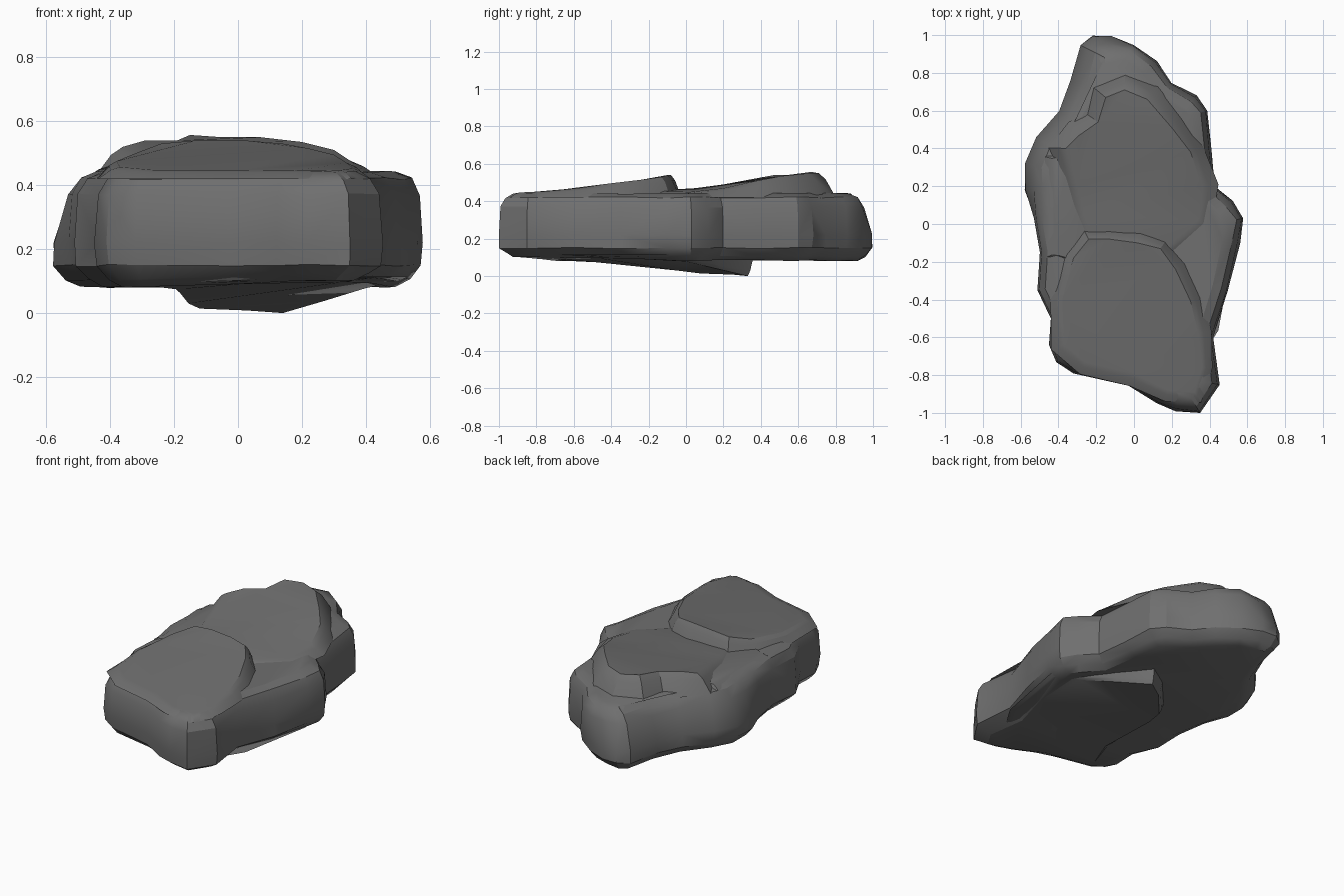
import bpy
import bmesh
import random
from mathutils import Vector

random.seed(4)

cube = bpy.data.objects.get("Cube")
if cube:
    bpy.data.objects.remove(cube, do_unlink=True)

stone = bpy.data.materials.new("dark_grey_stone")
stone.use_nodes = True
colour = (0.16, 0.16, 0.16, 1)
stone.diffuse_color = colour
stone.node_tree.nodes["Principled BSDF"].inputs["Base Color"].default_value = colour


def finish(name, bm, angle=0.5):
    """Turn a bmesh into a shaded stone object."""
    bmesh.ops.recalc_face_normals(bm, faces=bm.faces[:])
    mesh = bpy.data.meshes.new(name)
    bm.to_mesh(mesh)
    bm.free()
    mesh.materials.append(stone)
    obj = bpy.data.objects.new(name, mesh)
    bpy.context.collection.objects.link(obj)
    bpy.ops.object.select_all(action="DESELECT")
    obj.select_set(True)
    bpy.context.view_layer.objects.active = obj
    bpy.ops.object.shade_smooth_by_angle(angle=angle)


def outward(points):
    """Outward direction at each point of a counterclockwise outline."""
    result = []
    for i, p in enumerate(points):
        along = Vector(points[(i + 1) % len(points)][:2]) - Vector(points[i - 1][:2])
        result.append(Vector((along.y, -along.x, 0)).normalized())
    return result


def loft(name, rings):
    """Skin a stack of equal rings and cap both ends."""
    bm = bmesh.new()
    loops = [[bm.verts.new(p) for p in ring] for ring in rings]
    for low, high in zip(loops, loops[1:]):
        for i in range(len(low)):
            bm.faces.new((low[i - 1], low[i], high[i], high[i - 1]))
    bm.faces.new(loops[0])
    bm.faces.new(loops[-1])
    bmesh.ops.triangulate(bm, faces=bm.faces[:])
    finish(name, bm)


def ledge(name, crest, spread, foot):
    """A slab between a 3D crest outline and a wider foot, above or below it."""
    base, shoulder = [], []
    for p, n in zip(crest, outward(crest)):
        p = Vector(p)
        wide = spread * random.uniform(0.85, 1.15)
        base.append(Vector((p.x, p.y, foot)) + n * wide)
        shoulder.append(Vector((p.x, p.y, p.z * 0.75 + foot * 0.25)) + n * wide * 0.4)
    loft(name, [base, shoulder, [Vector(p) for p in crest]])


# Main boulder: one plan outline, inset at several heights
outline = [
    (.35, -1), (.45, -.85), (.42, -.6), (.5, -.35), (.56, -.1), (.58, .03),
    (.52, .12), (.43, .2), (.41, .4), (.39, .6), (.33, .68), (.2, .75),
    (.12, .86), (0, .95), (-.12, 1), (-.22, 1), (-.29, .95), (-.34, .76),
    (-.4, .6), (-.52, .46), (-.58, .32), (-.58, .18), (-.53, .03), (-.5, -.15),
    (-.51, -.35), (-.44, -.5), (-.45, -.64), (-.41, -.73), (-.32, -.79),
    (-.03, -.86), (.12, -.95), (.22, -.99),
]
profile = [(.09, .083), (.045, .105), (.005, .15), (0, .22), (.01, .37), (.04, .42), (.09, .442)]
rings = []
for inset, z in profile:
    ring = []
    for (x, y), n in zip(outline, outward(outline)):
        # The rear left flank and the back lean inwards with height
        lean = max(0, z - .2) * (.25 if y > .05 and n.x < .5 else 0)
        # The underside lifts towards the front right corner
        lift = .03 * max(0, -y) * (x + .4) if z < .14 else 0
        depth = inset + lean + random.uniform(-.004, .004)
        ring.append(Vector((x, y, z + lift + random.uniform(-.004, .004))) - n * depth)
    rings.append(ring)
loft("boulder_body", rings)

# Front plateau climbing towards its broken rear edge
ledge("front_plateau", [
    (.32, -.89, .447), (.36, -.76, .453), (.34, -.58, .47), (.3, -.41, .495),
    (.22, -.24, .515), (.14, -.13, .53), (.02, -.1, .54), (-.13, -.08, .54),
    (-.24, -.08, .53), (-.32, -.18, .5), (-.38, -.4, .475), (-.37, -.64, .457),
    (-.26, -.73, .447), (0, -.79, .447), (.18, -.88, .445),
], .065, .42)

# Rear plateau rising to the back, stepped down around its rim
ledge("rear_plateau", [
    (.34, .02, .45), (.36, .2, .47), (.3, .38, .51), (.2, .51, .535),
    (.07, .66, .55), (-.05, .71, .55), (-.15, .67, .557), (-.19, .54, .54),
    (-.29, .47, .54), (-.36, .4, .52), (-.3, .2, .49), (-.26, .05, .47),
    (-.22, -.12, .46), (.12, -.17, .455),
], .085, .42)

# Left shoulder sloping from both plateaus to the flank
ledge("left_shoulder", [
    (-.28, -.2, .455), (-.25, .1, .46), (-.33, .36, .485), (-.41, .34, .458),
    (-.4, .1, .452), (-.4, -.15, .45),
], .06, .425)

# Underside wedge, deepest at its broken rear lip
ledge("underside_wedge", [
    (.41, -.55, .108), (.5, -.1, .1), (.4, 0, .078), (.27, .17, .038),
    (.14, .33, 0), (.03, .25, .008), (-.12, .08, .014), (-.155, -.05, .03),
    (-.19, -.48, .074), (-.28, -.7, .085), (.22, -.88, .108),
], .035, .115)
